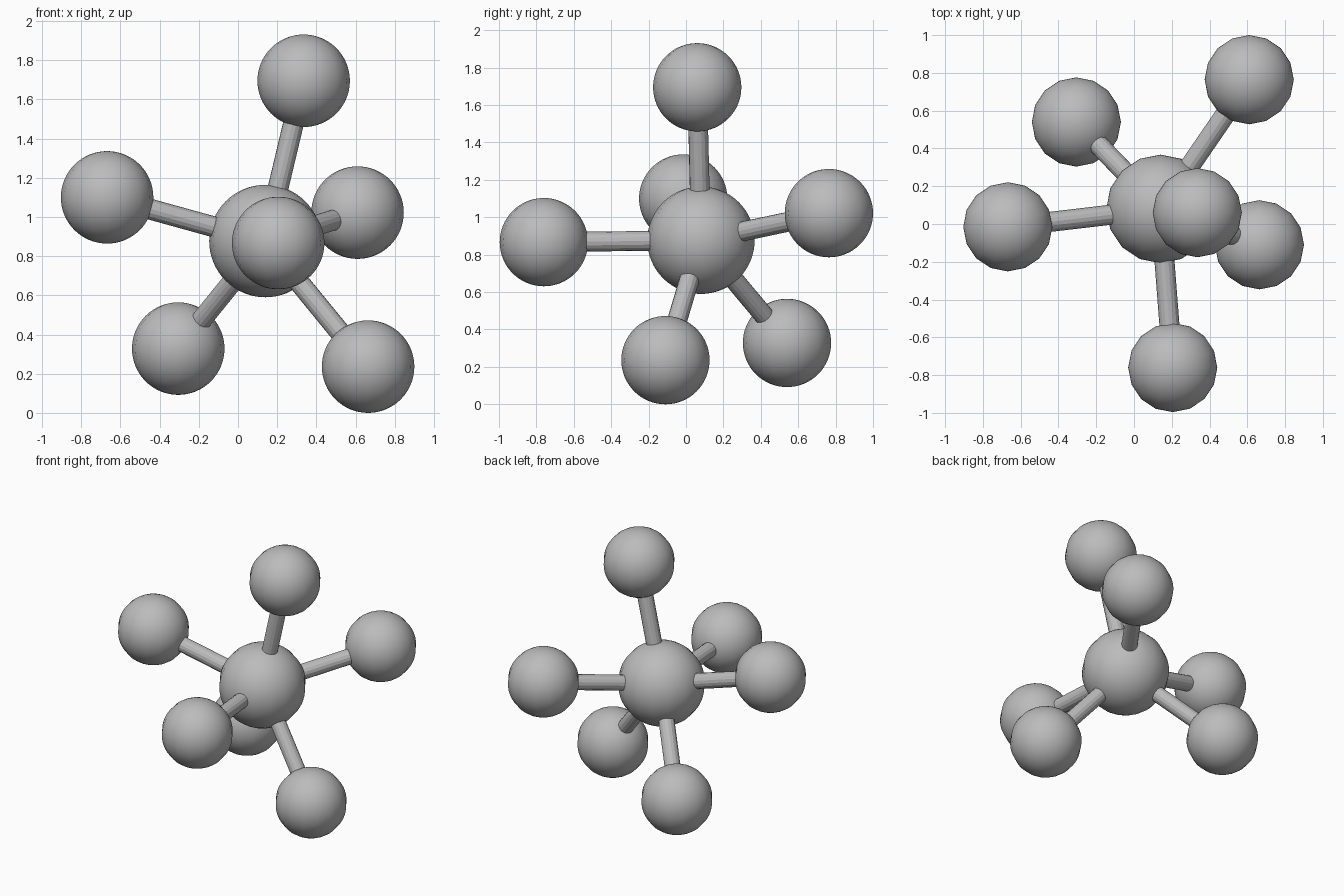
import bpy
from mathutils import Vector

cube = bpy.data.objects.get("Cube")
if cube:
    bpy.data.objects.remove(cube, do_unlink=True)

grey = bpy.data.materials.new("mid_grey")
grey.use_nodes = True
grey.diffuse_color = (0.5, 0.5, 0.5, 1)
grey.node_tree.nodes["Principled BSDF"].inputs["Base Color"].default_value = (0.5, 0.5, 0.5, 1)

CORE = Vector((0.14, 0.08, 0.877))
CORE_RADIUS, BALL_RADIUS, ROD_RADIUS = 0.287, 0.236, 0.053


def ball(name, centre, radius):
    bpy.ops.mesh.primitive_uv_sphere_add(segments=16, ring_count=32, radius=radius, location=centre)
    obj = bpy.context.object
    obj.name = name
    obj.data.materials.append(grey)
    bpy.ops.object.shade_smooth_by_angle()


def rod(name, start, end):
    axis = end - start
    bpy.ops.mesh.primitive_cylinder_add(vertices=16, radius=ROD_RADIUS, depth=axis.length,
                                        location=(start + end) / 2,
                                        rotation=axis.to_track_quat("Z", "Y").to_euler())
    obj = bpy.context.object
    obj.name = name
    obj.data.materials.append(grey)


# Large ball in the middle
ball("centre_ball", CORE, CORE_RADIUS)

# Outer balls, each joined to the middle by a rod
outer = {
    "top": (0.335, 0.06, 1.695),
    "right": (-0.668, -0.015, 1.1),
    "back_left": (0.61, 0.764, 1.022),
    "front": (0.205, -0.76, 0.867),
    "lower_back": (-0.305, 0.54, 0.328),
    "lower_left": (0.664, -0.11, 0.236),
}
for place, position in outer.items():
    centre = Vector(position)
    ball(place + "_ball", centre, BALL_RADIUS)
    rod(place + "_rod", CORE, centre)
